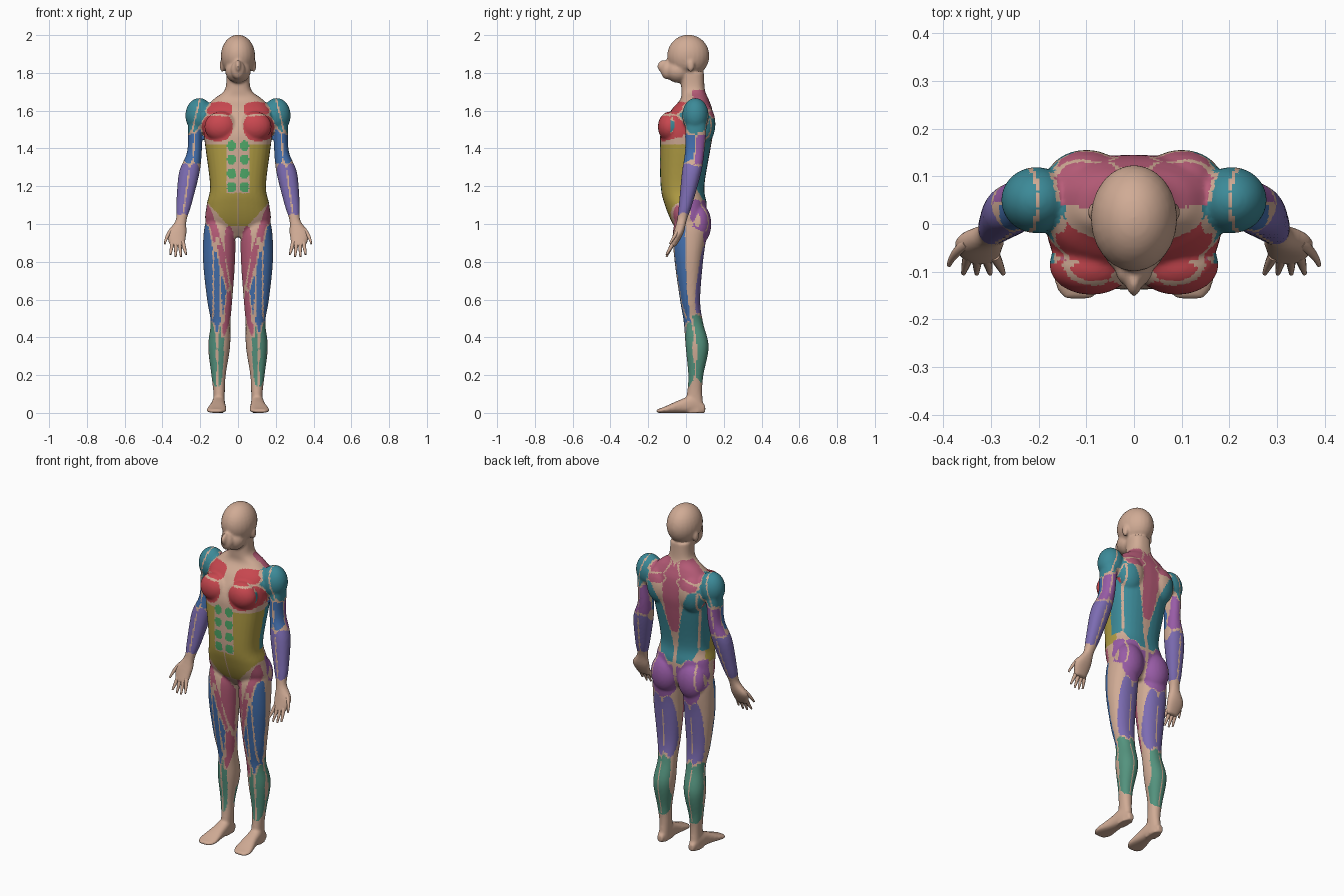
import bpy, bmesh, math
from mathutils import Matrix, Vector

cube = bpy.data.objects.get("Cube")
if cube:
    bpy.data.objects.remove(cube, do_unlink=True)

# ---------- colours ----------
PALETTE = dict(skin="D0AB95", chest_red="C8474F", shoulder_teal="3C8A98", upper_arm_blue="4470AE",
               triceps_purple="985CA6", forearm_violet="7C6CB2", waist_yellow="B09C44",
               abdomen_green="4FA868", calf_green="54937E", trapezius_rose="B75C78")


def linear(pair):
    c = int(pair, 16) / 255
    return c / 12.92 if c < 0.04 else ((c + 0.055) / 1.055) ** 2.4


def make_material(name, code):
    mat = bpy.data.materials.new(name)
    mat.use_nodes = True
    colour = [linear(code[i:i + 2]) for i in (0, 2, 4)] + [1]
    mat.diffuse_color = colour
    mat.node_tree.nodes["Principled BSDF"].inputs["Base Color"].default_value = colour
    return mat


materials = [make_material(name, code) for name, code in PALETTE.items()]
slot = {name: i for i, name in enumerate(PALETTE)}


# ---------- shape helpers ----------
def spline(rows, steps=6):
    """Smoothly fill in cross-sections between the given ones."""
    out = []
    last = len(rows) - 1
    for i in range(last):
        near = (rows[max(i - 1, 0)], rows[i], rows[i + 1], rows[min(i + 2, last)])
        for s in range(steps):
            t = s / steps
            out.append([b + t * (c - a + t * (2 * a - 5 * b + 4 * c - d + t * (3 * (b - c) + d - a))) / 2
                        for a, b, c, d in zip(*near)])
    out.append(rows[last])
    return out


def loft(bm, rows, side=1, along="z", power=2.2, count=32):
    """Skin rows of (position, x low, x high, depth low, depth high)."""
    rings = []
    for pos, x0, x1, d0, d1 in spline(rows):
        ring = []
        for k in range(count):
            ang = math.tau * k / count
            u, v = (math.copysign(abs(f) ** (2 / power), f) for f in (math.cos(ang), math.sin(ang)))
            x = side * ((x0 + x1) / 2 + u * (x1 - x0) / 2)
            depth = (d0 + d1) / 2 + v * (d1 - d0) / 2
            ring.append(bm.verts.new((x, depth, pos) if along == "z" else (x, pos, depth)))
        rings.append(ring)
    for low, high in zip(rings, rings[1:]):
        for k in range(count):
            n = (k + 1) % count
            bm.faces.new((low[k], low[n], high[n], high[k]))
    bm.faces.new(rings[0])
    bm.faces.new(rings[-1])


def bulge(bm, centre, radii, side=1):
    place = Matrix.Translation((side * centre[0], *centre[1:])) @ Matrix.Diagonal((*radii, 1))
    bmesh.ops.create_uvsphere(bm, u_segments=24, v_segments=16, radius=1, matrix=place)


def add_object(name, data):
    ob = bpy.data.objects.new(name, data)
    bpy.context.collection.objects.link(ob)
    return ob


def bake(ob):
    """Turn an object with modifiers or curves into a plain smooth mesh object."""
    graph = bpy.context.evaluated_depsgraph_get()
    mesh = bpy.data.meshes.new_from_object(ob.evaluated_get(graph))
    name = ob.name
    bpy.data.objects.remove(ob, do_unlink=True)
    mesh.materials.clear()
    for face in mesh.polygons:
        face.use_smooth = True
    return add_object(name, mesh)


# ---------- cross-sections ----------
TORSO = [(z, -w, w, front, back) for z, w, front, back in (
    (.93, .05, -.02, .06), (1, .165, -.07, .1), (1.1, .166, -.112, .11), (1.2, .148, -.134, .097),
    (1.4, .172, -.138, .13), (1.5, .184, -.13, .145), (1.6, .18, -.08, .14),
    (1.66, .13, -.03, .12), (1.71, .07, -.025, .1), (1.8, .06, -.03, .095))]
LEG = [(1.04, .06, .165, -.05, .09), (.95, .018, .182, -.07, .108), (.8, .016, .185, -.06, .09),
       (.6, .03, .164, -.032, .075), (.48, .04, .145, -.012, .09), (.35, .042, .158, -.002, .12),
       (.2, .065, .141, .012, .092), (.1, .07, .13, .005, .086), (0, .072, .132, -.01, .098)]
FOOT = [(.102, .085, .12, 0, .04), (.04, .07, .135, 0, .09), (-.03, .066, .145, 0, .07),
        (-.12, .062, .167, 0, .03), (-.158, .09, .145, 0, .018)]
ARM = [(1.6, .16, .268, 0, .108), (1.5, .187, .264, -.004, .108), (1.38, .192, .27, -.006, .097),
       (1.27, .204, .313, -.022, .08), (1.1, .247, .327, -.038, .032), (1.02, .272, .33, -.048, .004),
       (.95, .273, .376, -.068, -.014), (.88, .284, .358, -.088, -.054)]

# ---------- body, blended into one skin ----------
bm = bmesh.new()
loft(bm, TORSO, power=2.5)
bulge(bm, (0, .012, 1.89), (.091, .112, .112))      # cranium
bulge(bm, (0, -.04, 1.81), (.068, .07, .063))       # jaw
bulge(bm, (0, -.1, 1.815), (.038, .034, .05))       # muzzle
bulge(bm, (0, -.118, 1.835), (.017, .034, .034))    # nose
for side in (1, -1):
    loft(bm, LEG, side)
    loft(bm, FOOT, side, along="y", power=2.5)
    loft(bm, ARM, side)
    bulge(bm, (.205, .05, 1.575), (.074, .07, .092), side)    # deltoid
    bulge(bm, (.09, -.085, 1.515), (.088, .064, .08), side)   # pectoral
    bulge(bm, (.1, .09, 1.53), (.085, .066, .11), side)       # shoulder blade
    bulge(bm, (.088, .066, 1), (.085, .068, .11), side)       # buttock
    bulge(bm, (.083, .025, 1.84), (.014, .02, .035), side)    # ear
bmesh.ops.recalc_face_normals(bm, faces=bm.faces)
shell = bpy.data.meshes.new("body")
bm.to_mesh(shell)
bm.free()
body = add_object("body", shell)
blend = body.modifiers.new("blend", "REMESH")
blend.mode = "VOXEL"
blend.voxel_size = .0072
soften = body.modifiers.new("soften", "SMOOTH")
soften.iterations = 5
body = bake(body)

# ---------- muscles: spindles from one end to the other in |x| and z, with a half width ----------
FRONT, BACK, WRAP = (-1, -.15), (.12, 1), (-1, 1)
strands = []


def muscle(colour, facing, *spindles):
    for x0, z0, x1, z1, width in spindles:
        start = Vector((x0, z0))
        strands.append((colour, facing, start, Vector((x1, z1)) - start, width))


muscle("chest_red", (-1, .1), (.03, 1.61, .18, 1.6, .042), (.03, 1.505, .197, 1.525, .077))
muscle("shoulder_teal", WRAP, (.165, 1.67, .24, 1.48, .045), (.235, 1.69, .262, 1.47, .052))
muscle("upper_arm_blue", (-1, -.02), (.205, 1.53, .215, 1.32, .03), (.245, 1.53, .265, 1.32, .03))
muscle("triceps_purple", (.07, 1), (.205, 1.54, .225, 1.3, .032), (.25, 1.52, .285, 1.3, .032))
muscle("forearm_violet", WRAP, (.225, 1.32, .275, 1.05, .034), (.28, 1.32, .31, 1.05, .036))
for row in range(4):  # abdominal blocks
    height = 1.195 + row * .073
    muscle("abdomen_green", FRONT, (.012, height, .058, height, .027))
muscle("trapezius_rose", FRONT, (.168, 1.1, .045, .64, .028), (.035, .68, .085, .4, .024),
       (.05, .99, .02, .6, .03))
muscle("upper_arm_blue", (-1, -.2), (.16, 1, .15, .48, .037), (.115, .94, .11, .41, .032),
       (.085, .78, .075, .46, .022))
muscle("calf_green", FRONT, (.092, .48, .105, .14, .024), (.135, .48, .115, .14, .026))
muscle("trapezius_rose", (-.05, 1), (.02, 1.69, .19, 1.61, .045), (.03, 1.6, .17, 1.585, .03),
       (.025, 1.7, .005, 1.28, .037))
muscle("shoulder_teal", (.05, 1), (.155, 1.56, .04, 1.07, .06), (.17, 1.56, .14, 1.18, .037))
muscle("triceps_purple", BACK, (.075, 1.13, .09, .87, .075), (.145, 1.13, .155, .96, .03))
muscle("forearm_violet", BACK, (.06, .88, .065, .5, .036), (.125, .89, .12, .5, .038))
muscle("calf_green", (0, 1), (.075, .53, .09, .16, .034), (.13, .53, .115, .16, .036))


def colour_at(face):
    x, z, turn = abs(face.center.x), face.center.z, face.normal.y
    found = []
    for colour, (least, most), start, run, width in strands:
        offset = Vector((x, z)) - start
        t = offset.dot(run) / run.length_squared
        if least <= turn <= most and 0 < t < 1:
            depth = width * (4 * t * (1 - t)) ** .35 - (offset - run * t).length
            if depth > 0:
                found.append((depth, colour))
    found.sort(reverse=True)
    # a thin skin line parts neighbouring muscles
    if len(found) > 1 and found[0][0] - found[1][0] < .009:
        return "skin"
    if found:
        return found[0][1]
    # the waist wraps the sides and ends in a V at the groin
    groin = .99 + 1.1 * max(0, x - .05)
    if turn < .3 and groin < z < 1.42 and .006 + .056 * (z > 1.165) < x < .19:
        return "waist_yellow"
    return "skin"


for mat in materials:
    body.data.materials.append(mat)
for face in body.data.polygons:
    face.material_index = slot[colour_at(face)]

# ---------- fingers fanned from the palm, with the thumb on the outside ----------
for label, side in (("left", 1), ("right", -1)):
    curve = bpy.data.curves.new(label + "_fingers", "CURVE")
    curve.dimensions = "3D"
    curve.bevel_depth = .012
    curve.bevel_resolution = 3
    curve.use_fill_caps = True
    paths = [[(.35, -.04, .97), (.378, -.058, .94), (.388, -.086, .895)]]
    for i in range(4):
        root, tip = .347 - .018 * i, .358 - .028 * i
        paths.append([(root, -.066, .905), ((root + tip) / 2, -.083, .87),
                      (tip, -.104, .838 if i in (0, 3) else .826)])
    for path in paths:
        strand = curve.splines.new("NURBS")
        strand.points.add(len(path) - 1)
        for point, co, thick in zip(strand.points, path, (1, .85, .4)):
            point.co = (side * co[0], co[1], co[2], 1)
            point.radius = thick
        strand.order_u = 3
        strand.use_endpoint_u = True
    hand = bake(add_object(label + "_fingers", curve))
    hand.data.materials.append(materials[slot["skin"]])
